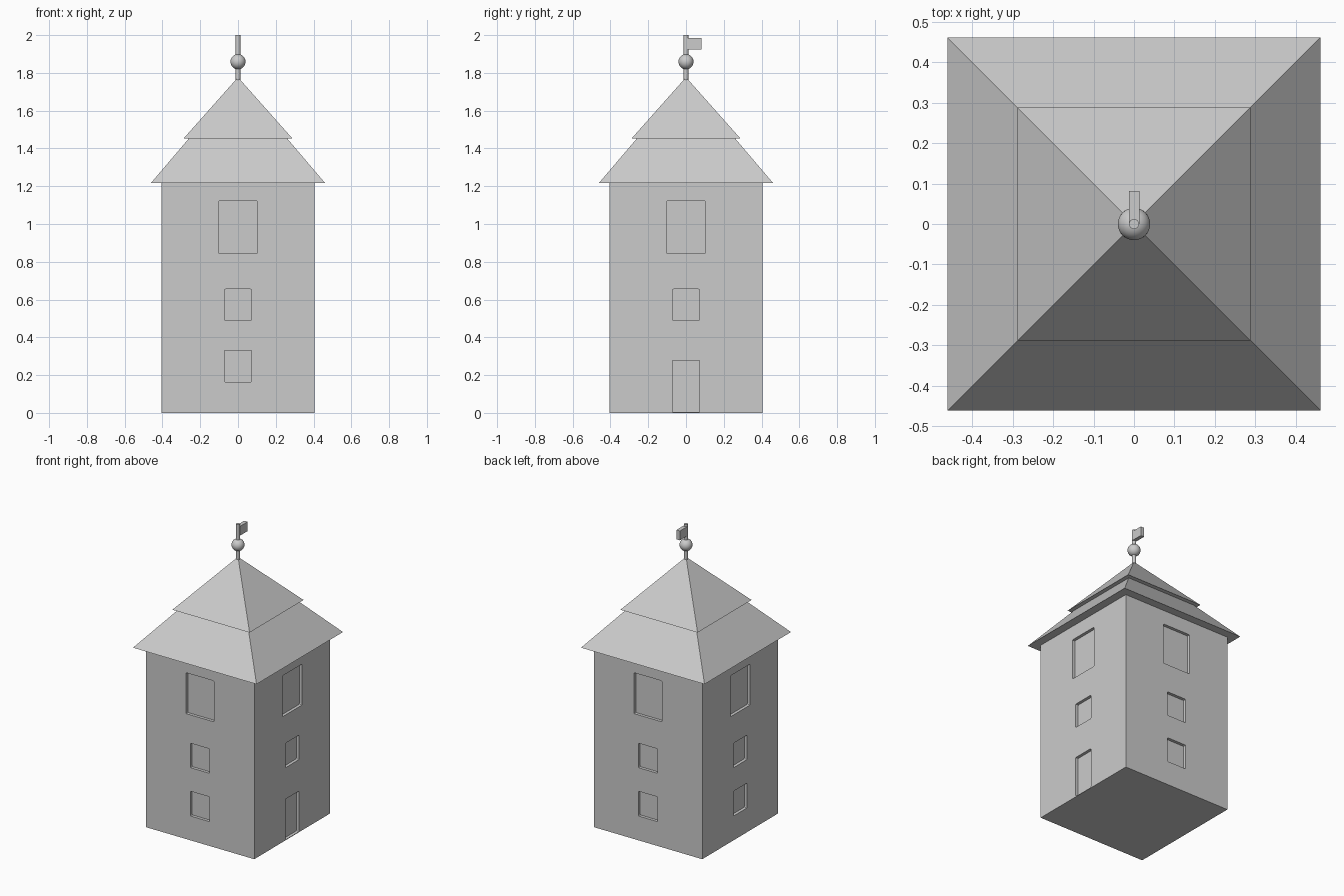
import bpy, bmesh, math
from mathutils import Matrix, Vector

if "Cube" in bpy.data.objects:
    bpy.data.objects.remove(bpy.data.objects["Cube"])

stone = bpy.data.materials.new("plain grey")
stone.diffuse_color = (0.6, 0.6, 0.6, 1)
stone.use_nodes = True
stone.node_tree.nodes["Principled BSDF"].inputs["Base Color"].default_value = stone.diffuse_color

WALL = 0.405     # half width of the tower
EAVE = 1.217     # height of the wall top
RECESS = 0.02    # depth of windows and door


def finish(name, bm):
    bmesh.ops.recalc_face_normals(bm, faces=bm.faces)
    mesh = bpy.data.meshes.new(name)
    bm.to_mesh(mesh)
    bm.free()
    obj = bpy.data.objects.new(name, mesh)
    bpy.context.collection.objects.link(obj)
    mesh.materials.append(stone)
    return obj


def add_box(bm, lo, hi):
    lo, hi = Vector(lo), Vector(hi)
    m = Matrix.Translation((lo + hi) / 2) @ Matrix.Diagonal((*(hi - lo), 1))
    return bmesh.ops.create_cube(bm, size=1, matrix=m)["verts"]


def add_cone(bm, sides, r1, r2, z1, z2, turn=0.0):
    m = Matrix.Translation((0, 0, (z1 + z2) / 2)) @ Matrix.Rotation(turn, 4, "Z")
    bmesh.ops.create_cone(bm, cap_ends=True, segments=sides, radius1=r1,
                          radius2=r2, depth=z2 - z1, matrix=m)


def square_roof(name, half1, half2, z1, z2):
    bm = bmesh.new()
    d = math.sqrt(2)
    add_cone(bm, 4, half1 * d, half2 * d, z1, z2, math.pi / 4)
    return finish(name, bm)


def add_opening(bm, half, z1, z2, angle):
    """Slightly round-cornered block sunk into one wall."""
    part = bmesh.new()
    add_box(part, (-half, -WALL - 0.05, z1), (half, -WALL + RECESS, z2))
    edges = [e for e in part.edges
             if abs(e.verts[0].co.y - e.verts[1].co.y) > 0.01]
    bmesh.ops.bevel(part, geom=edges, offset=0.006, segments=2,
                    profile=0.5, affect="EDGES")
    part.transform(Matrix.Rotation(angle, 4, "Z"))
    temp = bpy.data.meshes.new("opening_temp")
    part.to_mesh(temp)
    part.free()
    bm.from_mesh(temp)
    bpy.data.meshes.remove(temp)


# Tower walls
bm = bmesh.new()
add_box(bm, (-WALL, -WALL, 0), (WALL, WALL, EAVE))
tower = finish("tower_walls", bm)

# Windows on all four walls, with a door at ground level on the right wall
bm = bmesh.new()
for i in range(4):
    angle = i * math.pi / 2
    add_opening(bm, 0.104, 0.846, 1.122, angle)
    add_opening(bm, 0.072, 0.49, 0.655, angle)
    low = (0.004, 0.278) if i == 1 else (0.164, 0.331)
    add_opening(bm, 0.072, *low, angle)
cutter = finish("opening_cutter", bm)

cut = tower.modifiers.new("openings", "BOOLEAN")
cut.operation = "DIFFERENCE"
cut.solver = "EXACT"
cut.object = cutter
bpy.context.view_layer.objects.active = tower
tower.select_set(True)
bpy.ops.object.modifier_apply(modifier=cut.name)
bpy.data.objects.remove(cutter)

# Two-tier roof
square_roof("lower_roof", 0.461, 0.26, EAVE, 1.453)
square_roof("upper_roof", 0.288, 0.0, 1.453, 1.777)

# Flag pole
bm = bmesh.new()
add_cone(bm, 24, 0.0125, 0.0125, 1.74, 2.0)
pole = finish("flag_pole", bm)

# Ball on the pole
bm = bmesh.new()
bmesh.ops.create_uvsphere(bm, u_segments=32, v_segments=16, radius=0.04,
                          matrix=Matrix.Translation((0, 0, 1.859)))
ball = finish("pole_ball", bm)

# Flag pointing to the back
bm = bmesh.new()
add_box(bm, (-0.012, 0.0, 1.923), (0.014, 0.082, 1.986))
finish("flag", bm)

# Smooth the round parts
bpy.ops.object.select_all(action="DESELECT")
for obj in (pole, ball):
    obj.select_set(True)
bpy.context.view_layer.objects.active = ball
bpy.ops.object.shade_smooth_by_angle(angle=math.radians(35))
